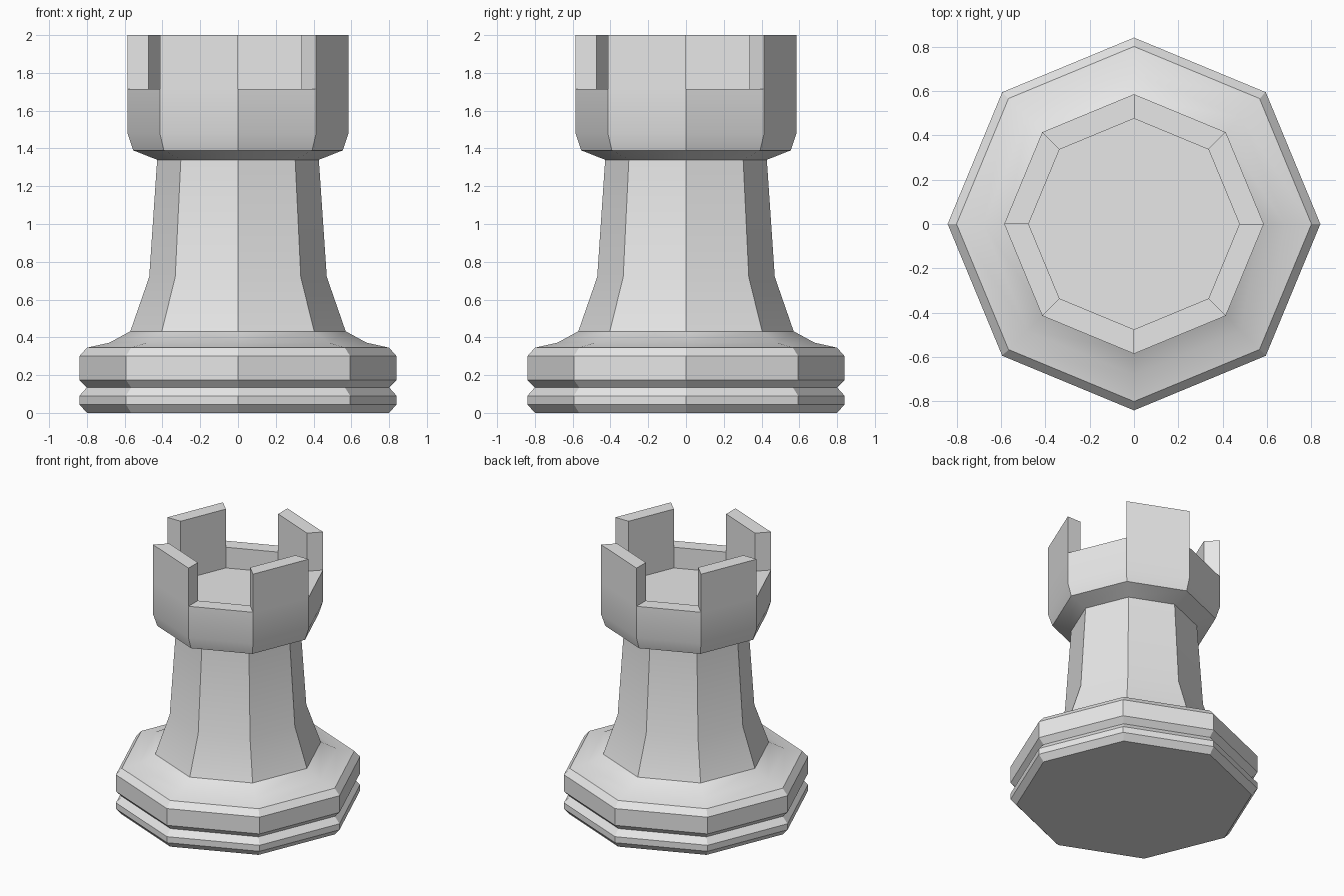
import bpy, bmesh, math

SIDES = 8

cube = bpy.data.objects.get("Cube")
if cube:
    bpy.data.objects.remove(cube, do_unlink=True)

grey = bpy.data.materials.new("light grey")
grey.use_nodes = True
grey.diffuse_color = (0.8, 0.8, 0.8, 1)
grey.node_tree.nodes["Principled BSDF"].inputs["Base Color"].default_value = grey.diffuse_color


def lathe(bm, profile):
    """Sweep (radius, z) points round the axis, cap both ends; return bands of faces."""
    rings = []
    for r, z in profile:
        angles = [math.tau * i / SIDES for i in range(SIDES)]
        rings.append([bm.verts.new((r * math.cos(a), r * math.sin(a), z)) for a in angles])
    bands = []
    for low, high in zip(rings, rings[1:]):
        bands.append([bm.faces.new((low[i], low[(i + 1) % SIDES], high[(i + 1) % SIDES], high[i]))
                      for i in range(SIDES)])
    bm.faces.new(rings[0][::-1])
    bm.faces.new(rings[-1])
    return bands


def finish(bm, name):
    bmesh.ops.recalc_face_normals(bm, faces=bm.faces)
    mesh = bpy.data.meshes.new(name)
    bm.to_mesh(mesh)
    bm.free()
    mesh.materials.append(grey)
    obj = bpy.data.objects.new(name, mesh)
    bpy.context.collection.objects.link(obj)
    bpy.ops.object.select_all(action="DESELECT")
    obj.select_set(True)
    bpy.context.view_layer.objects.active = obj
    bpy.ops.object.shade_smooth_by_angle(angle=math.radians(30))


# Whole rook: grooved foot, flared neck, collar, battlement wall and sunken floor
foot = [(0.80, 0), (0.84, 0.045), (0.84, 0.09), (0.80, 0.135), (0.84, 0.175),
        (0.84, 0.30), (0.80, 0.345), (0.68, 0.372), (0.57, 0.432)]
neck = [(0.47, 0.72), (0.428, 1.34)]
crown = [(0.555, 1.39), (0.585, 1.48), (0.585, 1.715)]
well = [(0.475, 1.715), (0.475, 1.56)]

bm = bmesh.new()
bands = lathe(bm, foot + neck + crown + well)

# Merlons: raise every other face of the wall top
sill = bands[len(foot + neck + crown) - 1]
for face in sill[1::2]:
    raised = bmesh.ops.extrude_face_region(bm, geom=[face])["geom"]
    bmesh.ops.delete(bm, geom=[face], context="FACES_ONLY")
    for v in raised:
        if isinstance(v, bmesh.types.BMVert):
            v.co.z = 2.0

finish(bm, "rook_tower")
